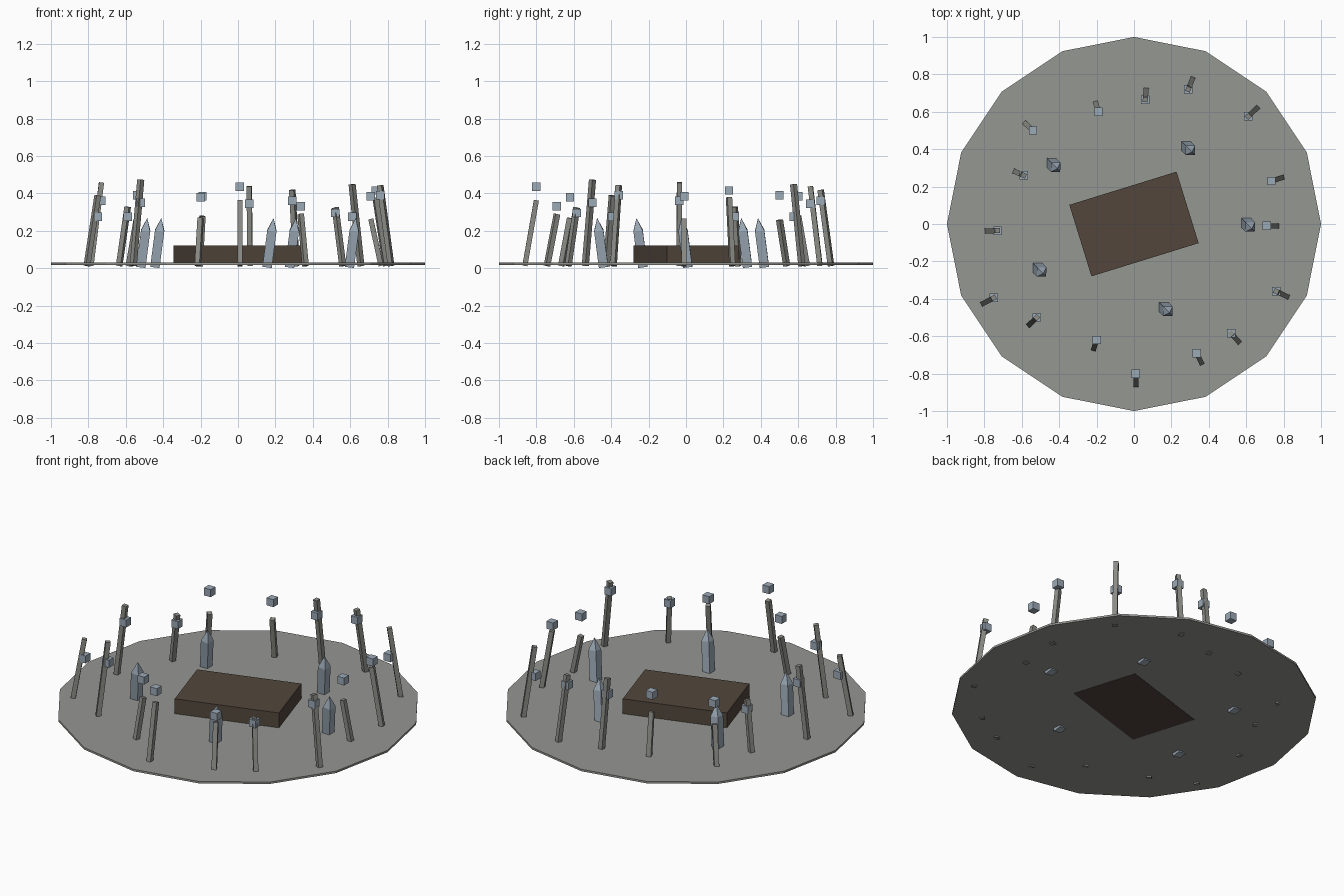
import bpy
import bmesh
import math
from mathutils import Matrix, Vector

cube = bpy.data.objects.get("Cube")
if cube:
    bpy.data.objects.remove(cube, do_unlink=True)


def material(name, rgb):
    mat = bpy.data.materials.new(name)
    mat.use_nodes = True
    color = (*rgb, 1)
    mat.diffuse_color = color
    mat.node_tree.nodes["Principled BSDF"].inputs["Base Color"].default_value = color
    return mat


stone = material("pale stone", (0.30, 0.31, 0.29))
post_stone = material("post stone", (0.26, 0.26, 0.24))
earth = material("dark earth", (0.085, 0.062, 0.046))
ice = material("blue crystal", (0.33, 0.40, 0.47))


def finish(name, bm, mat, matrix):
    bmesh.ops.recalc_face_normals(bm, faces=bm.faces)
    mesh = bpy.data.meshes.new(name)
    bm.to_mesh(mesh)
    bm.free()
    mesh.materials.append(mat)
    obj = bpy.data.objects.new(name, mesh)
    obj.matrix_world = matrix
    bpy.context.scene.collection.objects.link(obj)
    return obj


def box(name, size, mat, matrix):
    bm = bmesh.new()
    bmesh.ops.create_cube(bm, size=1, matrix=Matrix.Diagonal((*size, 1)))
    return finish(name, bm, mat, matrix)


def aligned(center, axis, side):
    """Placement with local z along axis and local y close to side."""
    z = axis.normalized()
    x = side.cross(z).normalized()
    y = z.cross(x)
    rotation = Matrix((x, y, z)).transposed().to_4x4()
    return Matrix.Translation(center) @ rotation


def crystal(name, base, tip):
    """Square shaft closed by a pyramid point."""
    half, length = 0.025, (tip - base).length
    shoulder = length * 0.74
    bm = bmesh.new()
    corners = [(-half, -half), (half, -half), (half, half), (-half, half)]
    low = [bm.verts.new((x, y, 0)) for x, y in corners]
    high = [bm.verts.new((x, y, shoulder)) for x, y in corners]
    point = bm.verts.new((0, 0, length))
    bm.faces.new(low)
    for i in range(4):
        j = (i + 1) % 4
        bm.faces.new((low[i], low[j], high[j], high[i]))
        bm.faces.new((high[i], high[j], point))
    finish(name, bm, ice, aligned(base, tip - base, Vector((0, 1, 0))))


# Thin sixteen-sided ground disc
bm = bmesh.new()
bmesh.ops.create_cone(bm, cap_ends=True, segments=16, radius1=1, radius2=1, depth=0.012)
finish("ground_disc", bm, stone, Matrix.Translation((0, 0, 0.024)))

# Turned slab in the middle
box("central_slab", (0.6, 0.4, 0.104), earth,
    Matrix.Translation((0, 0, 0.068)) @ Matrix.Rotation(0.3, 4, "Z"))

# Ring of posts leaning inward, each with a floating cube: x, y, cube height, post height
ring = [
    (0.735, 0.23, 0.415, 0.38), (0.61, 0.575, 0.275, 0.45),
    (0.29, 0.72, 0.36, 0.42), (0.06, 0.665, 0.345, 0.44),
    (-0.19, 0.60, 0.385, 0.28), (-0.54, 0.50, 0.39, 0.26),
    (-0.59, 0.26, 0.275, 0.33), (-0.73, -0.035, 0.36, 0.46),
    (-0.75, -0.395, 0.275, 0.39), (-0.52, -0.50, 0.35, 0.475),
    (-0.20, -0.62, 0.38, 0.27), (0.01, -0.80, 0.435, 0.365),
    (0.335, -0.69, 0.33, 0.29), (0.52, -0.585, 0.295, 0.325),
    (0.76, -0.36, 0.39, 0.445), (0.71, -0.01, 0.385, 0.265),
]
for i, (x, y, cube_z, post_z) in enumerate(ring, 1):
    top = Vector((x, y, post_z - 0.002))
    base = Vector((x * 1.077, y * 1.077, 0.012))
    lean = top - base
    tangent = Vector((-y, x, 0))
    box(f"post_{i}", (0.027, 0.027, lean.length), post_stone,
        aligned((top + base) / 2, lean, tangent))
    box(f"floating_cube_{i}", (0.045,) * 3, ice, Matrix.Translation((x, y, cube_z)))

# Pointed crystals, all tilted the same way
spots = [(0.29, 0.405), (-0.43, 0.315), (-0.505, -0.245), (0.17, -0.455), (0.61, -0.005)]
for i, (x, y) in enumerate(spots, 1):
    crystal(f"crystal_{i}", Vector((x - 0.014, y + 0.014, 0.007)),
            Vector((x + 0.02, y - 0.02, 0.268)))
